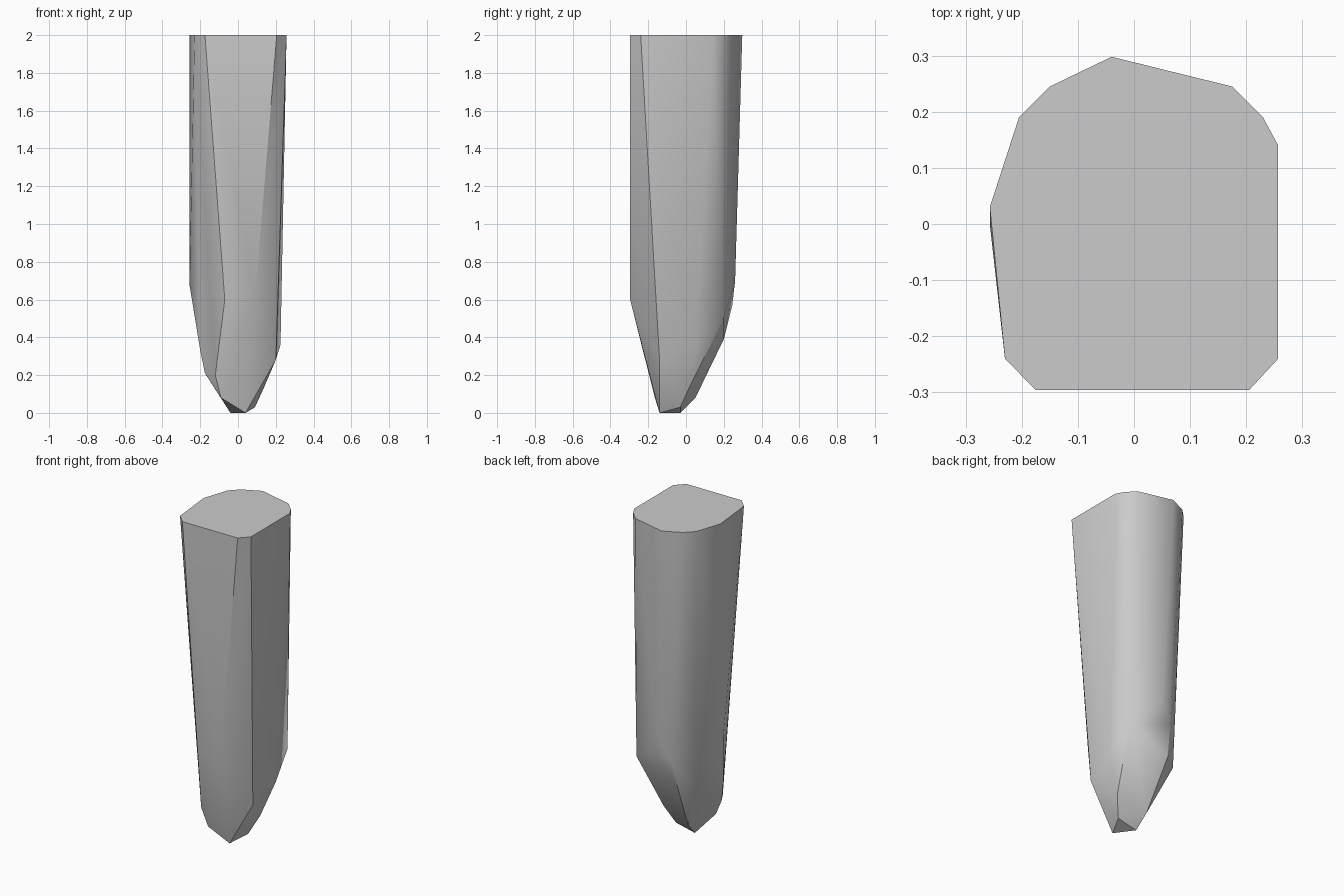
import bpy
import bmesh
import math
from mathutils import Vector

default_cube = bpy.data.objects.get("Cube")
if default_cube:
    bpy.data.objects.remove(default_cube, do_unlink=True)


def make_material(name, colour):
    """One flat colour for the viewport and for rendering."""
    material = bpy.data.materials.new(name)
    material.use_nodes = True
    material.diffuse_color = colour
    for node in material.node_tree.nodes:
        if node.type == "BSDF_PRINCIPLED":
            node.inputs["Base Color"].default_value = colour
            node.inputs["Roughness"].default_value = 0.8
    return material


def hull_object(name, points, material):
    """Wrap a tight convex skin round the given corner points."""
    bm = bmesh.new()
    for point in points:
        bm.verts.new(point)
    result = bmesh.ops.convex_hull(bm, input=bm.verts[:])
    loose = [item for item in result["geom_interior"] + result["geom_unused"]
             if isinstance(item, bmesh.types.BMVert)]
    bmesh.ops.delete(bm, geom=list(set(loose)), context="VERTS")
    # Merge flat neighbouring triangles into whole facets
    bmesh.ops.dissolve_limit(bm, angle_limit=math.radians(1),
                             verts=bm.verts[:], edges=bm.edges[:])
    bmesh.ops.recalc_face_normals(bm, faces=bm.faces[:])
    mesh = bpy.data.meshes.new(name)
    bm.to_mesh(mesh)
    bm.free()
    mesh.materials.append(material)
    obj = bpy.data.objects.new(name, mesh)
    bpy.context.collection.objects.link(obj)
    return obj


# Flat top outline
HEIGHT = 2
outline = [(-.04, .298), (-.15, .245), (-.205, .19), (-.257, .03),
           (-.23, -.24), (-.175, -.296), (.205, -.296), (.257, -.24),
           (.257, .14), (.23, .19), (.175, .245)]
top = [Vector((x, y, HEIGHT)) for x, y in outline]

# Lower end of the flat front facet
front = [(-.07, -.296, .6), (.09, -.296, .6)]

# Shoulders, where the shaft starts to taper
shoulders = [(-.257, 0, .68), (.01, .26, .7), (-.06, .245, .57),
             (.2, .2, .5), (.225, .05, .36), (.2, -.14, .28)]

# Faceted taper below the shoulders
taper = [(-.16, .15, .37), (-.08, .2, .39), (-.2, -.08, .33),
         (-.175, -.1, .21), (-.12, -.19, .2), (.14, .02, .14),
         (-.05, .05, .08), (-.09, -.165, .08)]

# Blunt tip
tip = [(.04, -.14, 0), (-.04, -.03, 0), (.09, -.03, .03)]

stone = make_material("grey_stone", (.6, .6, .6, 1))
shaft = hull_object("tapered_stone_shaft",
                    top + front + shoulders + taper + tip, stone)

# Soft shading across shallow facets, crisp at the rim
bpy.ops.object.select_all(action="DESELECT")
shaft.select_set(True)
bpy.context.view_layer.objects.active = shaft
bpy.ops.object.shade_smooth_by_angle(angle=math.radians(30))
